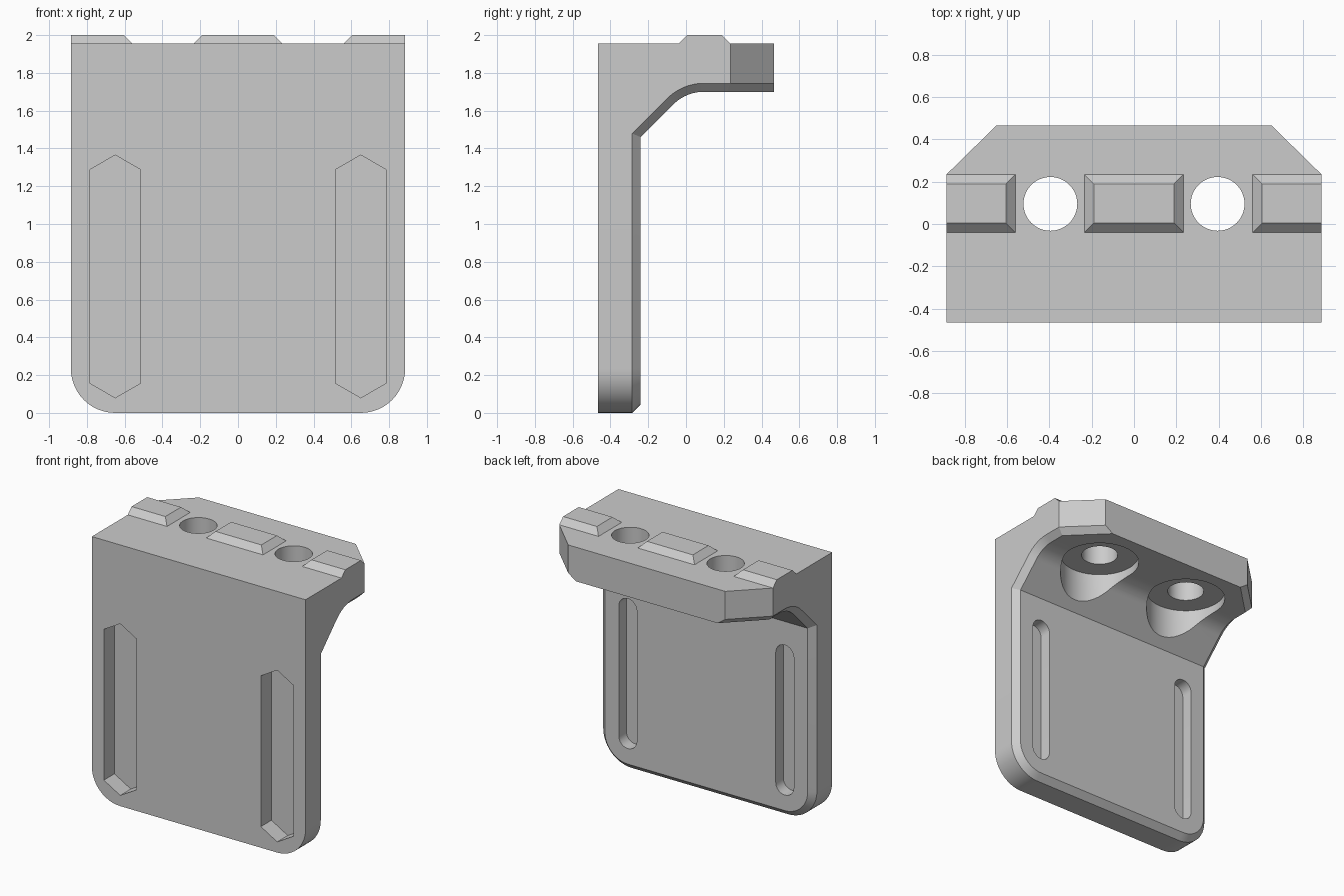
import bpy, bmesh
from math import sin, cos, pi, radians, sqrt

if "Cube" in bpy.data.objects:
    bpy.data.objects.remove(bpy.data.objects["Cube"], do_unlink=True)

grey = bpy.data.materials.new("grey plastic")
grey.use_nodes = True
grey.diffuse_color = (0.6, 0.6, 0.6, 1)
grey.node_tree.nodes["Principled BSDF"].inputs["Base Color"].default_value = (0.6, 0.6, 0.6, 1)

W, FRONT, BACK, TOP = 0.885, -0.465, 0.465, 1.955
BEV = 0.045                      # chamfer size
PLATE, SHELF = -0.24, 1.70       # inner faces of plate and shelf
HOLE_X, HOLE_Y = 0.395, 0.095
SLOT_X = 0.65


def make(name, bm):
    bmesh.ops.recalc_face_normals(bm, faces=bm.faces[:])
    mesh = bpy.data.meshes.new(name)
    bm.to_mesh(mesh)
    bm.free()
    mesh.materials.append(grey)
    obj = bpy.data.objects.new(name, mesh)
    bpy.context.collection.objects.link(obj)
    return obj


def bridge(name, ring_a, ring_b):
    """Closed solid between two matching rings of points."""
    bm = bmesh.new()
    a = [bm.verts.new(p) for p in ring_a]
    b = [bm.verts.new(p) for p in ring_b]
    bm.faces.new(a)
    bm.faces.new(b[::-1])
    for i in range(len(a)):
        j = (i + 1) % len(a)
        bm.faces.new((a[i], b[i], b[j], a[j]))
    return make(name, bm)


# Bracket body: stations of (front, rim, inner) points, each as (half width, y, z)
stations = []
R = 0.235
rim_y, rim_z = PLATE - BEV, SHELF + BEV
for i in range(13):              # rounded bottom corners
    a = i / 12 * pi / 2
    w, z = SLOT_X + R * sin(a), R - R * cos(a)
    inner = (SLOT_X + (R - BEV) * sin(a), PLATE, R - (R - BEV) * cos(a))
    stations.append(((w, FRONT, z), (w, rim_y, z), inner))

FILLET, CY = 0.23, HOLE_Y        # slope and fillet under the shelf
CZ = SHELF - FILLET


def on_slope(radius, y):
    return CZ + radius * sqrt(2) - (CY - y)


zr, zi = on_slope(FILLET + BEV, rim_y), on_slope(FILLET, PLATE)
stations.append(((W, FRONT, zr), (W, rim_y, zr), (W - BEV, PLATE, zi)))
for i in range(13):
    a = pi / 4 * (1 - i / 12)
    arc = [(CY - r * sin(a), CZ + r * cos(a)) for r in (FILLET + BEV, FILLET)]
    front_y = FRONT + (CY - FRONT) * i / 12
    stations.append(((W, front_y, TOP), (W, *arc[0]), (W - BEV, *arc[1])))

CUT_Y = 0.235                    # angled back corners
stations.append(((W, CUT_Y, TOP), (W, CUT_Y, rim_z),
                 (W - BEV, CUT_Y - BEV * 0.414, SHELF)))
stations.append(((SLOT_X, BACK, TOP), (SLOT_X, BACK, rim_z),
                 (SLOT_X - BEV * sqrt(2), BACK, SHELF)))

bm = bmesh.new()
loops = []
for st in stations:
    right = [bm.verts.new((-w, y, z)) for w, y, z in st]
    left = [bm.verts.new((w, y, z)) for w, y, z in st]
    loops.append(right + left[::-1])
for a, b in zip(loops, loops[1:]):
    for i in range(6):
        j = (i + 1) % 6
        bm.faces.new((a[i], a[j], b[j], b[i]))
for ring in (loops[0], loops[-1]):
    bm.faces.new((ring[0], ring[1], ring[4], ring[5]))
    bm.faces.new((ring[1], ring[2], ring[3], ring[4]))
body = make("bracket_body", bm)


def stadium(cx, z0, z1, r, n):
    """Upright slot outline with n segments per end."""
    # n = 2 gives only the pointed hexagonal ends
    span = radians(60) if n == 2 else pi / 2
    pts = []
    for zc, turn in ((z1, 0), (z0, pi)):
        for i in range(n + 1):
            a = -span + 2 * span * i / n
            pts.append((cx + r * sin(a + turn), zc + r * cos(a + turn)))
    return pts


def disc(cx, cy, z, r, n=48):
    return [(cx + r * cos(2 * pi * i / n), cy + r * sin(2 * pi * i / n), z) for i in range(n)]


# Cutters: front nut pockets, rear slots, screw holes and counterbores
cutters = []
Z0, Z1 = 0.236, 1.209
for s in (-1, 1):
    for r, n, y0, y1 in ((0.156, 2, -0.6, -0.34), (0.075, 16, -0.33, -0.1)):
        outline = stadium(s * SLOT_X, Z0, Z1, r, n)
        cutters.append(bridge("slot_cutter", [(x, y0, z) for x, z in outline],
                              [(x, y1, z) for x, z in outline]))
    for r, z0, z1 in ((0.275, 1.3, 1.76), (0.127, 1.6, 2.2)):
        cutters.append(bridge("hole_cutter", disc(s * HOLE_X, HOLE_Y, z0, r),
                              disc(s * HOLE_X, HOLE_Y, z1, r)))

bpy.context.view_layer.objects.active = body
for c in cutters:
    c.hide_render = True
    mod = body.modifiers.new("cut", 'BOOLEAN')
    mod.operation, mod.solver, mod.object = 'DIFFERENCE', 'EXACT', c
    bpy.ops.object.modifier_apply(modifier=mod.name)
    bpy.data.objects.remove(c, do_unlink=True)


# Raised locating ridges along the top
def ridge(name, x0, x1, in0, in1):
    y0, y1, h = -0.04, CUT_Y, 0.045
    low = [(x0, y0, TOP), (x1, y0, TOP), (x1, y1, TOP), (x0, y1, TOP)]
    a, b, c, d = x0 + in0, x1 - in1, y0 + h, y1 - h
    bridge(name, low, [(a, c, 2), (b, c, 2), (b, d, 2), (a, d, 2)])


ridge("middle_ridge", -0.235, 0.235, BEV, BEV)
ridge("left_ridge", 0.56, W, BEV, 0)
ridge("right_ridge", -W, -0.56, 0, BEV)

bpy.ops.object.select_all(action='DESELECT')
body.select_set(True)
bpy.ops.object.shade_smooth_by_angle(angle=radians(25))
